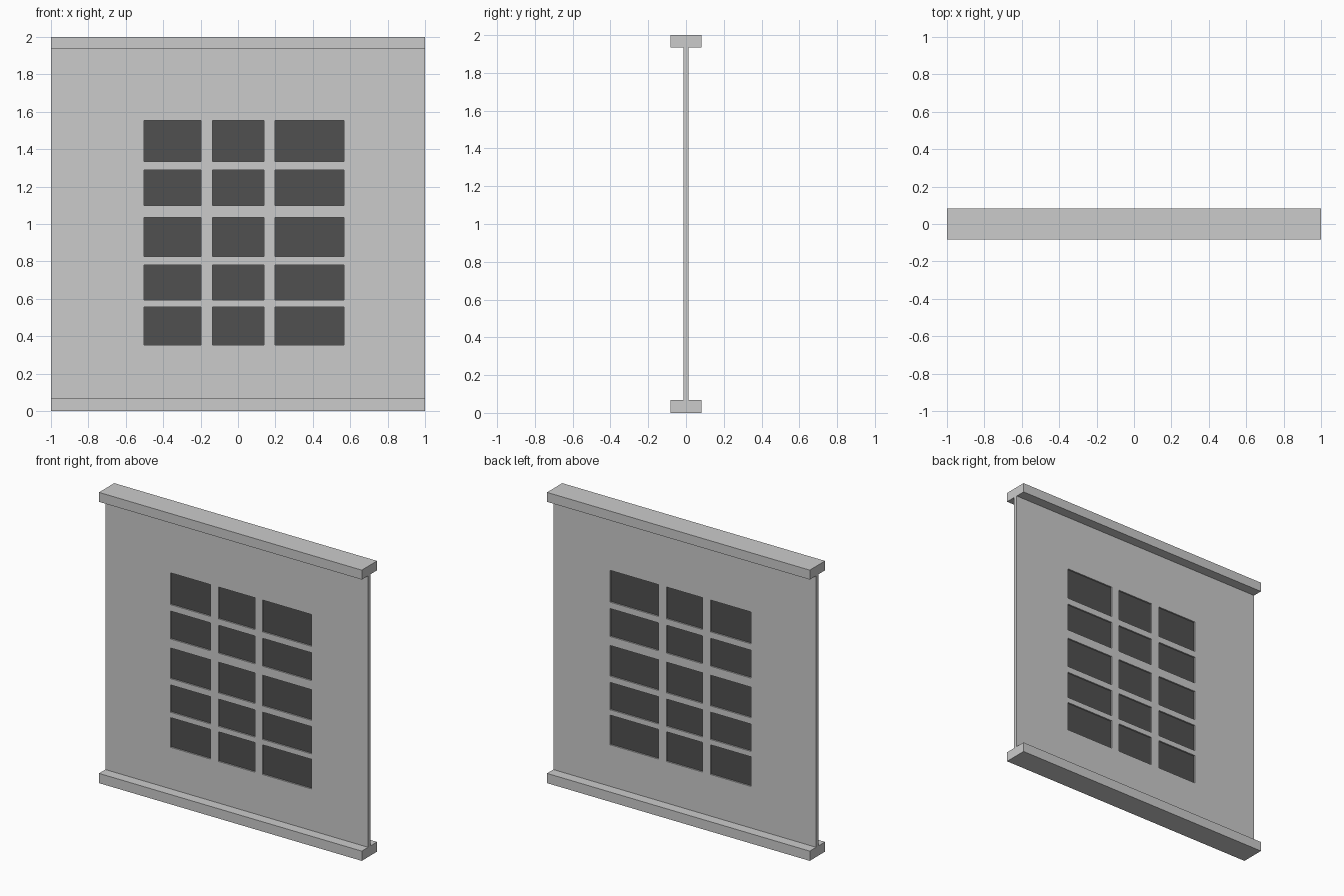
import bpy, bmesh

if "Cube" in bpy.data.objects:
    bpy.data.objects.remove(bpy.data.objects["Cube"])

HALF_WALL = 0.014
HALF_PANE = 0.004
HALF_RAIL = 0.083
COLS = [(-0.503, -0.198), (-0.137, 0.14), (0.198, 0.568)]
ROWS = [(0.353, 0.557), (0.594, 0.782), (0.825, 1.036), (1.098, 1.29), (1.334, 1.553)]
BOTTOM_TOP, TOP_BOTTOM = 0.067, 1.935


def box(name, x, y, z, mat=None):
    bpy.ops.mesh.primitive_cube_add(size=1, location=(sum(x) / 2, sum(y) / 2, sum(z) / 2))
    ob = bpy.context.object
    ob.name = name
    ob.scale = (x[1] - x[0], y[1] - y[0], z[1] - z[0])
    bpy.ops.object.transform_apply(location=False, rotation=False, scale=True)
    if mat:
        ob.data.materials.append(mat)
    return ob


# Wall: a grid of cells with the window openings left out, extruded to thickness
xs = [-1] + [v for c in COLS for v in c] + [1]
zs = [BOTTOM_TOP] + [v for r in ROWS for v in r] + [TOP_BOTTOM]
bm = bmesh.new()
grid = [[bm.verts.new((x, -HALF_WALL, z)) for z in zs] for x in xs]
for i in range(len(xs) - 1):
    for j in range(len(zs) - 1):
        if i % 2 and j % 2:
            continue  # opening
        bm.faces.new((grid[i][j], grid[i + 1][j], grid[i + 1][j + 1], grid[i][j + 1]))
front = bm.faces[:]
ext = bmesh.ops.extrude_face_region(bm, geom=front, use_keep_orig=True)
moved = [g for g in ext["geom"] if isinstance(g, bmesh.types.BMVert)]
bmesh.ops.translate(bm, verts=moved, vec=(0, 2 * HALF_WALL, 0))
bmesh.ops.recalc_face_normals(bm, faces=bm.faces)
mesh = bpy.data.meshes.new("window_wall")
bm.to_mesh(mesh)
bm.free()
bpy.context.collection.objects.link(bpy.data.objects.new("window_wall", mesh))

# Top and bottom rails
box("bottom_rail", (-1, 1), (-HALF_RAIL, HALF_RAIL), (0, BOTTOM_TOP))
box("top_rail", (-1, 1), (-HALF_RAIL, HALF_RAIL), (TOP_BOTTOM, 2))

# Dark panes recessed in each opening
glass = bpy.data.materials.new("dark_glass")
glass.diffuse_color = (0.08, 0.08, 0.08, 1)
glass.use_nodes = True
glass.node_tree.nodes["Principled BSDF"].inputs["Base Color"].default_value = glass.diffuse_color
for i, c in enumerate(COLS):
    for j, r in enumerate(ROWS):
        box(f"pane_{i + 1}_{j + 1}", c, (-HALF_PANE, HALF_PANE), r, glass)
